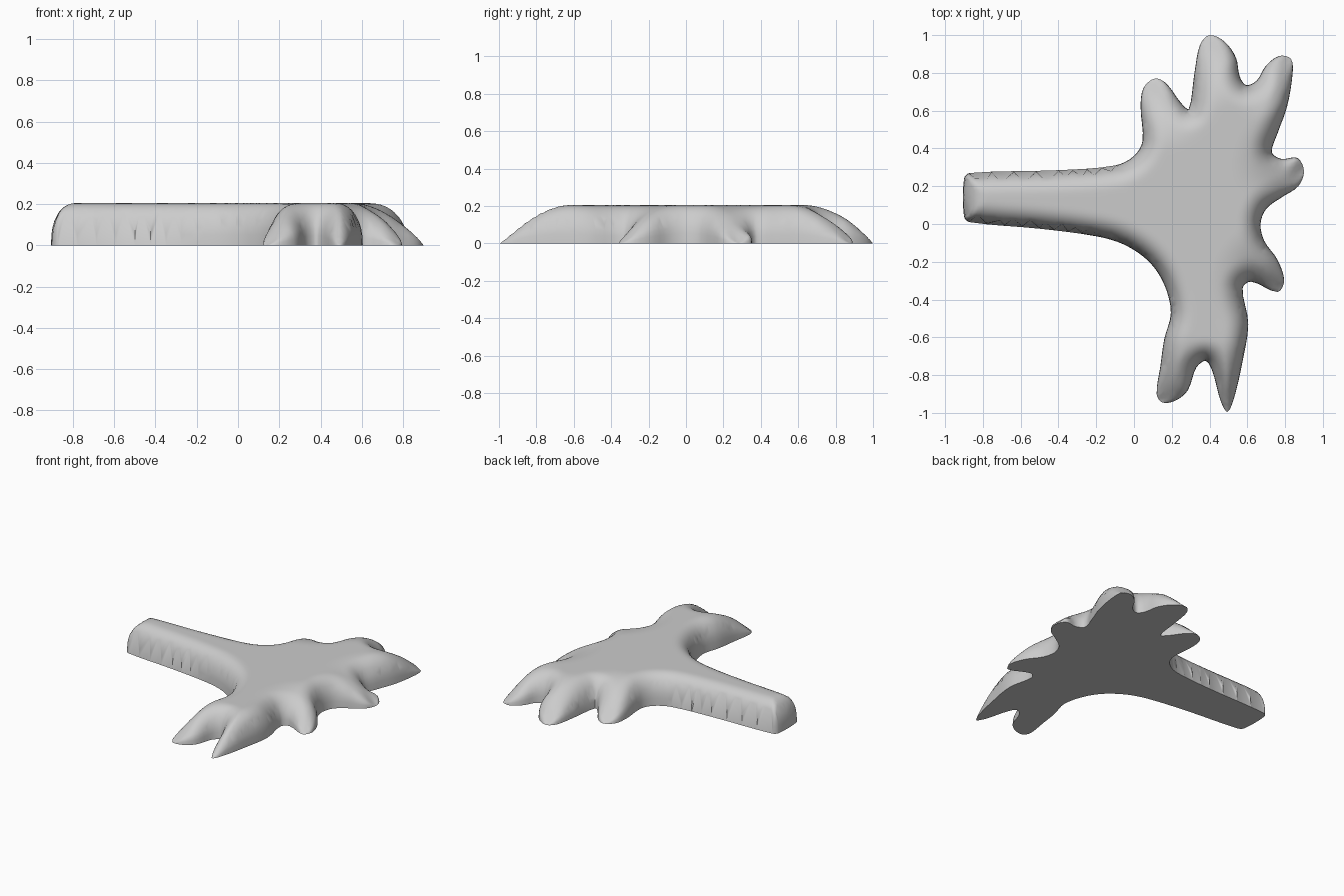
import bpy, bmesh, math
from mathutils import Vector
from mathutils.geometry import delaunay_2d_cdt, intersect_point_line

if "Cube" in bpy.data.objects:
    bpy.data.objects.remove(bpy.data.objects["Cube"], do_unlink=True)

HEIGHT = 0.205     # flat top of the body
ROUNDING = 0.13    # width of the rounded shoulder
TAPER = 0.4        # length over which each lobe slopes to its tip
GRID = 0.02

# Outline, anticlockwise, one short run per feature
arm_lower = [(-.9, .04), (-.87, .01), (-.5, -.025), (-.2, -.065), (-.05, -.11),
             (.08, -.2), (.16, -.32), (.195, -.47)]
lobe_front_inner = [(.16, -.61), (.14, -.75), (.12, -.9), (.15, -.945), (.22, -.935),
                    (.285, -.88), (.33, -.76), (.38, -.725)]
lobe_front = [(.415, -.78), (.46, -.94), (.495, -.995), (.53, -.92), (.57, -.75),
              (.605, -.53), (.575, -.34)]
lobe_side_front = [(.62, -.305), (.76, -.36), (.795, -.3), (.76, -.19), (.69, -.09), (.67, 0)]
lobe_side = [(.7, .08), (.78, .14), (.87, .2), (.9, .28), (.865, .35), (.78, .345), (.73, .38)]
lobe_side_back = [(.76, .48), (.81, .62), (.84, .8), (.83, .875), (.77, .89), (.7, .84),
                  (.65, .76), (.595, .735)]
lobe_back = [(.56, .78), (.54, .88), (.48, .965), (.4, 1), (.35, .95), (.32, .8), (.29, .61)]
lobe_back_inner = [(.25, .64), (.17, .745), (.11, .77), (.05, .72), (.035, .62), (.045, .44)]
arm_upper = [(0, .36), (-.1, .31), (-.4, .285), (-.87, .27), (-.9, .24)]
tips = [Vector(p) for p in ((.14, -.94), (.495, -1), (.78, -.35), (.9, .28),
                            (.83, .88), (.4, 1), (.1, .77))]


def smooth_loop(points, steps=4):
    """Closed centripetal-style spline through the points."""
    pts = [Vector(p) for p in points]
    n, out = len(pts), []
    for i in range(n):
        a, b, c, d = (pts[(i + k) % n] for k in (-1, 0, 1, 2))
        span = (c - b).length
        tan_b = (c - a) * span / ((b - a).length + span)
        tan_c = (d - b) * span / ((d - c).length + span)
        for s in range(steps):
            t = s / steps
            out.append(b * (2 * t**3 - 3 * t**2 + 1) + tan_b * (t**3 - 2 * t**2 + t)
                       + c * (3 * t**2 - 2 * t**3) + tan_c * (t**3 - t**2))
    return out


outline = smooth_loop(arm_lower + lobe_front_inner + lobe_front + lobe_side_front + lobe_side
                      + lobe_side_back + lobe_back + lobe_back_inner + arm_upper)
edges = list(zip(outline, outline[1:] + outline[:1]))


def edge_distance(p):
    best = 9
    for a, b in edges:
        t = max(0, min(1, (p - a).dot(b - a) / (b - a).length_squared))
        best = min(best, (p - a - (b - a) * t).length)
    return best


def inside(p):
    hit = False
    for a, b in edges:
        if (a.y > p.y) != (b.y > p.y):
            if p.x < a.x + (b.x - a.x) * (p.y - a.y) / (b.y - a.y):
                hit = not hit
    return hit


def surface_height(p):
    """Rounded shoulder along the rim, sloping down along every lobe."""
    d = min(1, edge_distance(p) / ROUNDING)
    height = (1 - (1 - d) ** 2.4) ** (1 / 2.4)
    for tip in tips:
        s = min(1, (p - tip).length / TAPER)
        height *= 1 - (1 - s) ** 2.2
    return HEIGHT * height


# Plan points: the rim, thin rings just inside it, then an even grid
plan = list(outline)
for offset in (.002, .007, .016):
    for i, p in enumerate(outline):
        along = (outline[(i + 1) % len(outline)] - outline[i - 1]).normalized()
        q = p + Vector((-along.y, along.x)) * offset
        if inside(q) and edge_distance(q) > offset * .9:
            plan.append(q)
for i in range(-50, 51):
    for j in range(-50, 51):
        q = Vector((i + (j % 2) / 2, j)) * GRID
        if inside(q) and edge_distance(q) > GRID * 1.3:
            plan.append(q)

rim = [(i, (i + 1) % len(outline)) for i in range(len(outline))]
flat, _, faces, *_ = delaunay_2d_cdt(plan, rim, [], 1, 1e-5)

# Domed top closed by a flat underside
bm = bmesh.new()
verts = [bm.verts.new((p.x, p.y, surface_height(p))) for p in flat]
for f in faces:
    bm.faces.new([verts[i] for i in f])
border = [e for e in bm.edges if e.is_boundary]
for e in border:
    for v in e.verts:
        v.co.z = 0
bmesh.ops.holes_fill(bm, edges=border, sides=0)
bmesh.ops.recalc_face_normals(bm, faces=bm.faces)
mesh = bpy.data.meshes.new("lobed_body")
bm.to_mesh(mesh)
bm.free()
body = bpy.data.objects.new("lobed_body", mesh)
bpy.context.collection.objects.link(body)

# Plain grey finish
grey = bpy.data.materials.new("plain_grey")
grey.use_nodes = True
colour = (.6, .6, .6, 1)
grey.diffuse_color = colour
grey.node_tree.nodes["Principled BSDF"].inputs["Base Color"].default_value = colour
mesh.materials.append(grey)

bpy.context.view_layer.objects.active = body
body.select_set(True)
bpy.ops.object.shade_smooth_by_angle(angle=math.radians(50))
